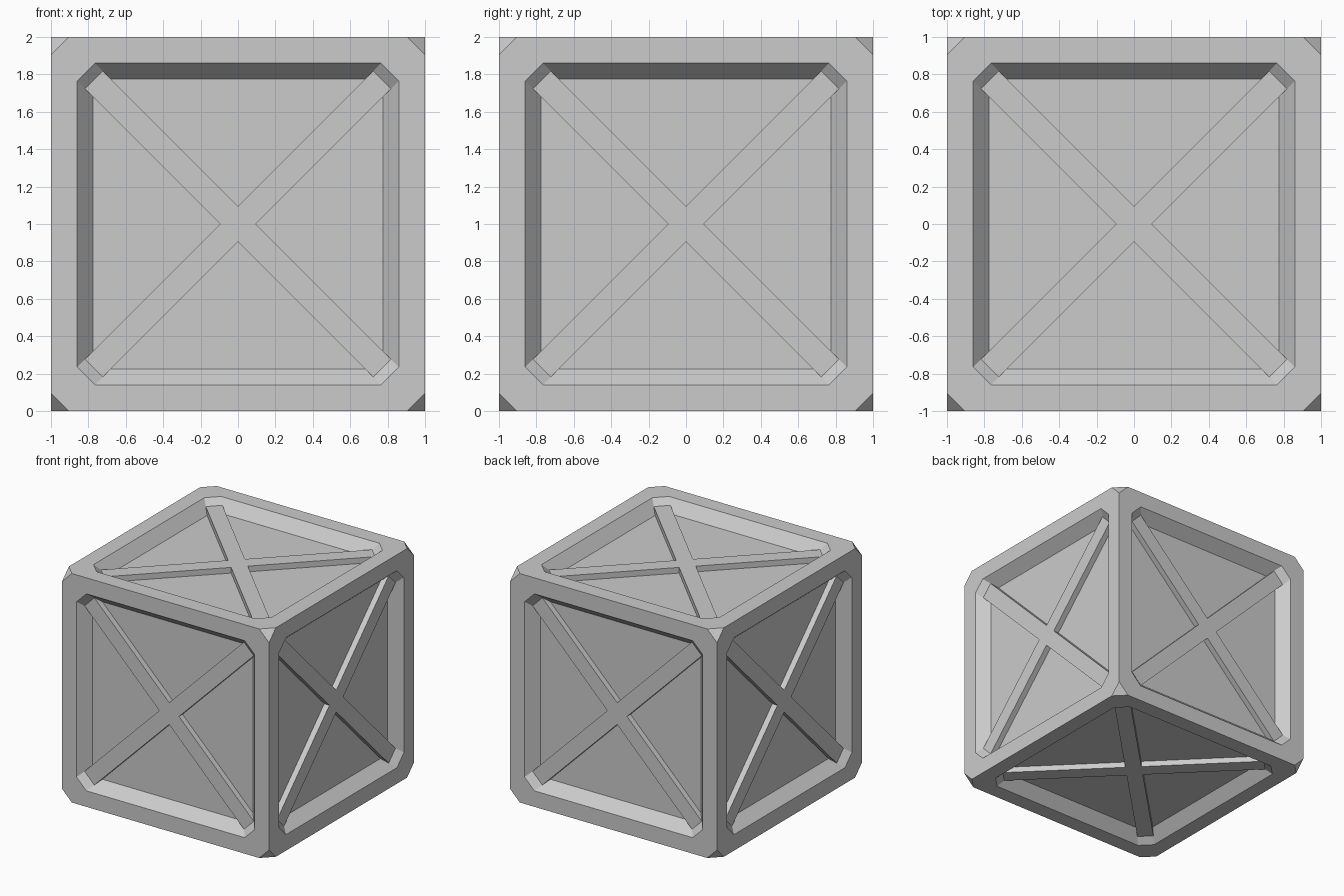
import bpy, bmesh
from math import pi
from itertools import product
from mathutils import Matrix, Vector

old = bpy.data.objects.get("Cube")
if old:
    bpy.data.objects.remove(old, do_unlink=True)

grey = bpy.data.materials.new("light_grey")
grey.use_nodes = True
colour = (0.6, 0.6, 0.6, 1)
grey.diffuse_color = colour
grey.node_tree.nodes["Principled BSDF"].inputs["Base Color"].default_value = colour

CUT = 0.095      # corner cut, and offset of the brace edges from the diagonal
OPEN = 0.86      # half width of the recess opening
SLOPE = 0.85     # inward lean of the recess walls
FLOOR = 0.1      # depth of the panels
BRACE = 0.05     # depth of the brace tops

# The six sides of the cube
sides = [Matrix.Rotation(a * pi / 2, 4, 'X') for a in range(4)]
sides += [Matrix.Rotation(s * pi / 2, 4, 'Y') for s in (-1, 1)]
# Four quarter turns within each side
turns = [Matrix.Rotation(q * pi / 2, 4, 'Z') for q in range(4)]


def rim(depth, sign, half=OPEN):
    """Point where the wall at +x meets a corner, at the given depth."""
    x = half - depth * SLOPE
    return Vector((x, sign * (x - CUT), 1 - depth))


def swap(p):
    """Mirror a point across the diagonal."""
    return Vector((p.y, p.x, p.z))


def build(name, polygons, corners=False):
    """Repeat quarter-side polygons over the whole cube."""
    bm = bmesh.new()
    for side in sides:
        for turn in turns:
            for poly in polygons:
                bm.faces.new([bm.verts.new(side @ turn @ p) for p in poly])
    if corners:
        for signs in product((-1, 1), repeat=3):
            tri = [Vector([s * (1 - CUT if i == k else 1) for i, s in enumerate(signs)])
                   for k in range(3)]
            if signs[0] * signs[1] * signs[2] < 0:
                tri.reverse()
            bm.faces.new([bm.verts.new(p) for p in tri])
    bmesh.ops.remove_doubles(bm, verts=bm.verts, dist=0.0005)
    # Merge flat neighbours into clean single faces
    bmesh.ops.dissolve_limit(bm, angle_limit=0.01, verts=bm.verts, edges=bm.edges)
    mesh = bpy.data.meshes.new(name)
    bm.to_mesh(mesh)
    bm.free()
    mesh.materials.append(grey)
    obj = bpy.data.objects.new(name, mesh)
    obj.location.z = 1
    bpy.context.collection.objects.link(obj)


outer_lo, outer_hi = rim(0, -1, 1), rim(0, 1, 1)
open_lo, open_hi = rim(0, -1), rim(0, 1)
floor_lo, floor_hi = rim(FLOOR, -1), rim(FLOOR, 1)
end_lo, end_hi = rim(BRACE, -1), rim(BRACE, 1)
apex_top = Vector((CUT, 0, 1 - BRACE))
apex_low = Vector((CUT, 0, 1 - FLOOR))

# Outer frame with sloped recess walls and cut corners
build("frame", [
    [outer_lo, outer_hi, open_hi, open_lo],
    [outer_hi, swap(outer_hi), swap(open_hi), open_hi],
    [open_lo, open_hi, end_hi, floor_hi, floor_lo, end_lo],
    [open_hi, swap(open_hi), swap(end_hi), end_hi],
], corners=True)

# Sunken triangular panels
build("panels", [[apex_low, floor_lo, floor_hi]])

# Crossed diagonal braces
centre = Vector((0, 0, 1 - BRACE))
build("cross_braces", [
    [centre, apex_top, swap(apex_top)],
    [apex_top, end_hi, swap(end_hi), swap(apex_top)],
    [apex_top, apex_low, floor_hi, end_hi],
    [apex_low, apex_top, end_lo, floor_lo],
])
